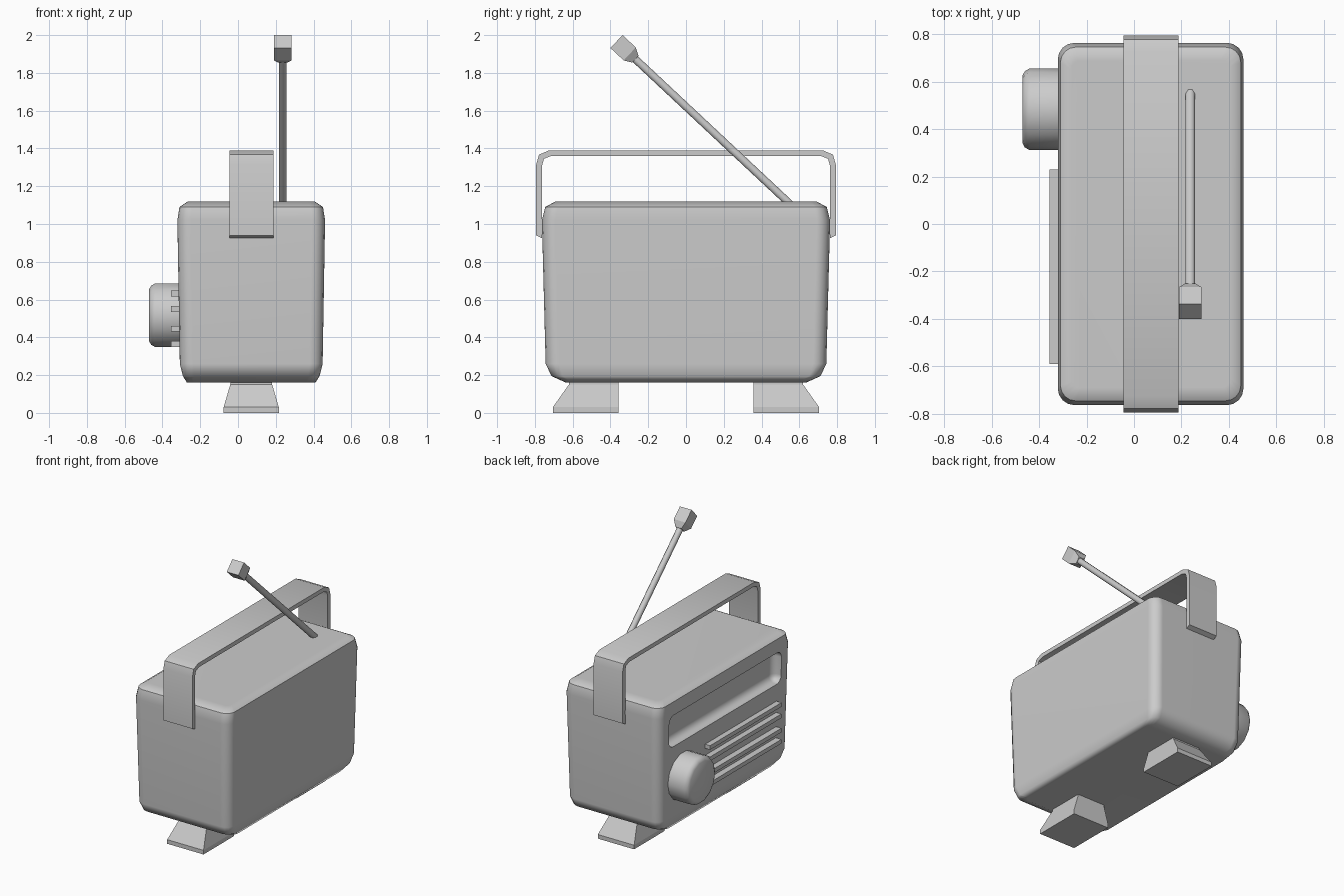
import bpy, bmesh
from math import pi, sin, cos
from mathutils import Vector, Matrix

if "Cube" in bpy.data.objects:
    bpy.data.objects.remove(bpy.data.objects["Cube"])

CX = 0.07  # centre line of case, feet and handle


def finish(name, bm, smooth=None):
    bmesh.ops.recalc_face_normals(bm, faces=bm.faces[:])
    me = bpy.data.meshes.new(name)
    bm.to_mesh(me)
    bm.free()
    ob = bpy.data.objects.new(name, me)
    bpy.context.collection.objects.link(ob)
    if smooth:
        shade(ob, smooth)
    return ob


def shade(ob, angle):
    bpy.ops.object.select_all(action='DESELECT')
    ob.select_set(True)
    bpy.context.view_layer.objects.active = ob
    bpy.ops.object.shade_smooth_by_angle(angle=angle)


def loft(rings):
    """Skin a list of equal-length point rings and cap both ends."""
    bm = bmesh.new()
    vs = [[bm.verts.new(p) for p in r] for r in rings]
    n = len(vs[0])
    for a, b in zip(vs, vs[1:]):
        for i in range(n):
            j = (i + 1) % n
            bm.faces.new((a[i], a[j], b[j], b[i]))
    bm.faces.new(vs[0])
    bm.faces.new(vs[-1])
    return bm


def rounded_rect(hx, hy, r, z, seg=4):
    pts = []
    for k, (sx, sy) in enumerate(((1, 1), (-1, 1), (-1, -1), (1, -1))):
        for i in range(seg + 1):
            t = (k + i / seg) * pi / 2
            pts.append((CX + sx * (hx - r) + r * cos(t), sy * (hy - r) + r * sin(t), z))
    return pts


def box_bm(lo, hi):
    bm = bmesh.new()
    bmesh.ops.create_cube(bm, size=1)
    lo, hi = Vector(lo), Vector(hi)
    for v in bm.verts:
        v.co = (lo + hi) / 2 + v.co * (hi - lo)
    return bm


# Case: tapered box with soft edges
case = finish("case", loft([rounded_rect(hx, hy, r, z) for z, hx, hy, r in (
    (0.16, 0.34, 0.635, 0.05), (0.195, 0.362, 0.712, 0.06), (0.26, 0.378, 0.743, 0.07),
    (1.02, 0.391, 0.763, 0.07), (1.09, 0.380, 0.745, 0.065), (1.12, 0.335, 0.69, 0.04))]))

# Recessed tuning window in the dial side
bm = box_bm((-0.5, -0.64, 0.77), (-0.25, 0.65, 1.0))
bmesh.ops.bevel(bm, geom=bm.edges[:], offset=0.05, segments=4, profile=0.5, affect='EDGES')
cutter = finish("window_cutter", bm)
cutter.hide_render = True
mod = case.modifiers.new("window", 'BOOLEAN')
mod.operation = 'DIFFERENCE'
mod.object = cutter
mod.solver = 'EXACT'
bpy.context.view_layer.objects.active = case
bpy.ops.object.modifier_apply(modifier=mod.name)
bpy.data.objects.remove(cutter)
shade(case, 0.8)
case.modifiers.new("normals", 'WEIGHTED_NORMAL').keep_sharp = True

# Speaker grille bars
for i, z in enumerate((0.365, 0.446, 0.55, 0.632)):
    finish(f"grille_bar_{i + 1}", box_bm((-0.355, -0.59, z - 0.015), (-0.29, 0.23, z + 0.015)))

# Tuning knob, with rounded front rim
N = 14
finish("tuning_knob", loft([
    [(x, 0.483 + r * cos(2 * pi * i / N), 0.517 + r * sin(2 * pi * i / N)) for i in range(N)]
    for x, r in ((-0.29, 0.172), (-0.44, 0.172), (-0.46, 0.16), (-0.47, 0.142))]), 0.9)

# Feet: sloped on the outer side, upright on the inner side
for name, s in (("foot_left", 1), ("foot_right", -1)):
    rings = []
    for z, hx, outer in ((0, 0.146, 0.705), (0.03, 0.146, 0.705), (0.15, 0.111, 0.62), (0.18, 0.111, 0.62)):
        rings.append([(CX - hx, s * 0.357, z), (CX + hx, s * 0.357, z),
                      (CX + hx, s * outer, z), (CX - hx, s * outer, z)])
    finish(name, loft(rings))

# Carrying handle: flat band bent over the case
outer = [(0.793, 0.94), (0.793, 1.315), (0.778, 1.367), (0.725, 1.39)]
inner = [(0.762, 0.925), (0.762, 1.31), (0.752, 1.345), (0.715, 1.36)]
half = list(zip(outer, inner))
path = half + [((-o[0], o[1]), (-i[0], i[1])) for o, i in reversed(half)]
x0, x1 = CX - 0.115, CX + 0.118
finish("carrying_handle", loft([
    [(x0, *o), (x1, *o), (x1, *i), (x0, *i)] for o, i in path]), 0.6)

# Aerial: thin rod with a square tip, built upright and then tilted
base, end = Vector((0.237, 0.57, 1.088)), Vector((0.237, -0.368, 1.966))
axis = (end - base).normalized()
length = (end - base).length
tilt = Matrix((Vector((1, 0, 0)), axis.cross(Vector((1, 0, 0))), axis)).transposed()


def ring(r, h, n, turn=0.0):
    return [base + tilt @ Vector((r * cos(turn + 2 * pi * i / n), r * sin(turn + 2 * pi * i / n), h))
            for i in range(n)]


finish("aerial_rod", loft([ring(0.022, 0, 8, pi / 8), ring(0.022, length - 0.1, 8, pi / 8)]), 0.9)
D = 0.047 * 2 ** 0.5
finish("aerial_tip", loft([ring(0.034, length - 0.137, 4, pi / 4), ring(D, length - 0.096, 4, pi / 4),
                           ring(D, length, 4, pi / 4)]))
